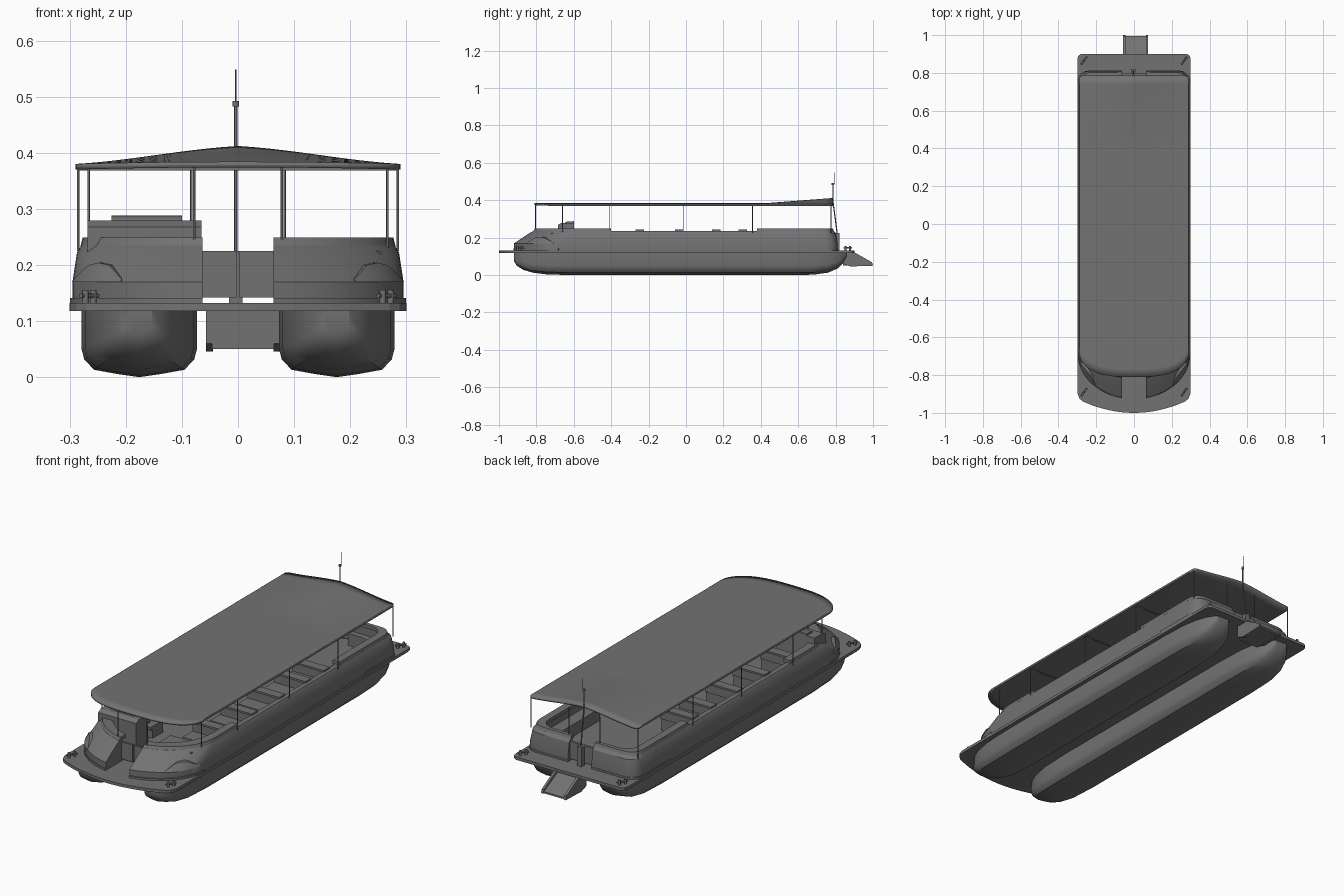
import bpy, bmesh, math
from mathutils import Vector

if "Cube" in bpy.data.objects:
    bpy.data.objects.remove(bpy.data.objects["Cube"])

grey = bpy.data.materials.new("hull grey")
grey.use_nodes = True
COLOR = (0.17, 0.17, 0.17, 1)
grey.diffuse_color = COLOR
grey.node_tree.nodes["Principled BSDF"].inputs["Base Color"].default_value = COLOR


def finish(name, bm, smooth=None):
    bmesh.ops.recalc_face_normals(bm, faces=bm.faces)
    mesh = bpy.data.meshes.new(name)
    bm.to_mesh(mesh)
    bm.free()
    mesh.materials.append(grey)
    ob = bpy.data.objects.new(name, mesh)
    bpy.context.collection.objects.link(ob)
    if smooth:
        bpy.ops.object.select_all(action='DESELECT')
        ob.select_set(True)
        bpy.context.view_layer.objects.active = ob
        bpy.ops.object.shade_smooth_by_angle(angle=math.radians(smooth))
    return ob


def loft(name, rings, smooth=None):
    """Skin closed rings of points and cap both ends."""
    bm = bmesh.new()
    rows = [[bm.verts.new(p) for p in ring] for ring in rings]
    n = len(rows[0])
    for a, b in zip(rows, rows[1:]):
        for k in range(n):
            bm.faces.new((a[k], a[(k + 1) % n], b[(k + 1) % n], b[k]))
    bm.faces.new(rows[0])
    bm.faces.new(rows[-1])
    return finish(name, bm, smooth)


def box(name, x, y, z):
    corners = [(x[0], y[0]), (x[1], y[0]), (x[1], y[1]), (x[0], y[1])]
    return loft(name, [[(a, b, h) for a, b in corners] for h in z])


def rod(name, a, b, r=0.002, sides=8):
    a, b = Vector(a), Vector(b)
    q = (b - a).to_track_quat('Z', 'Y')
    circle = [q @ Vector((r * math.cos(i * math.tau / sides), r * math.sin(i * math.tau / sides), 0))
              for i in range(sides)]
    return loft(name, [[p + c for c in circle] for p in (a, b)], 50)


def side_prism(name, profile, x0, x1):
    return loft(name, [[(x, y, z) for y, z in profile] for x in (x0, x1)])


# Twin pontoon hulls: one shallow V section scaled along the length
stations = [(-0.92, 0.22, 0.075), (-0.905, 0.42, 0.05), (-0.87, 0.62, 0.028), (-0.82, 0.8, 0.013),
            (-0.74, 0.94, 0.003), (-0.6, 1, 0), (0.55, 1, 0), (0.68, 0.95, 0.002),
            (0.76, 0.82, 0.013), (0.81, 0.66, 0.035), (0.84, 0.48, 0.065), (0.86, 0.3, 0.1)]
half_section = [(1, 1), (1, 0.42), (0.95, 0.26), (0.78, 0.11), (0.4, 0.05), (0, 0)]
section = half_section + [(-u, v) for u, v in half_section[-2::-1]]
for side, cx in (("left", 0.176), ("right", -0.176)):
    loft(side + "_pontoon", [[(cx + 0.103 * w * u, y, zb + (0.12 - zb) * v) for u, v in section]
                             for y, w, zb in stations], 35)

# Deck plate with a bowed front edge and rounded corners
half = [(0.27 * i / 8, -1 + 0.06 * (i / 8) ** 2) for i in range(9)]
half += [(0.288, -0.925), (0.298, -0.90), (0.3, -0.87), (0.3, 0.87), (0.296, 0.89), (0.28, 0.9)]
outline = half + [(-x, y) for x, y in half[:0:-1]]
loft("deck", [[(x, y, z) for x, y in outline] for z in (0.118, 0.132)])


# Cabin wall path: raked rounded bow, straight side, rounded stern corner
def wall_point(s, inset, z, bow, stern, sign):
    w = 0.295 - inset
    yb = 0.81 - inset * 0.5 - stern
    if s <= 12:
        t0 = math.asin(0.063 / w)
        t = t0 + (math.pi / 2 - t0) * s / 12
        x, y = w * math.sin(t), -0.68 + bow + inset - 0.245 * math.cos(t)
    elif s <= 18:
        x, y = w, (-0.4, -0.1, 0.1, 0.38, 0.55, 0.65)[s - 13]
    elif s <= 24:
        t, r = (s - 19) / 5 * math.pi / 2, 0.06
        x, y = w - r + r * math.cos(t), yb - r + r * math.sin(t)
    else:
        x, y = 0.063, yb
    return (sign * x, y, z)


def wall(name, profile, s0, s1, sign):
    return loft(name, [[wall_point(s, *p, sign) for p in profile] for s in range(s0, s1 + 1)], 25)


shell = [(0, 0.13, 0, 0), (0, 0.17, 0, 0), (0.008, 0.222, 0.07, 0.004), (0.016, 0.235, 0.085, 0.012),
         (0.04, 0.235, 0.085, 0.012), (0.04, 0.13, 0.085, 0.012)]
rim = [(0.014, 0.232, 0.087, 0.012), (0.018, 0.249, 0.092, 0.016),
       (0.055, 0.249, 0.092, 0.016), (0.055, 0.232, 0.092, 0.016)]
sofa = [(0.038, 0.13, 0.085, 0.01), (0.038, 0.19, 0.085, 0.01), (0.1, 0.19, 0.085, 0.01), (0.1, 0.13, 0.085, 0.01)]
rub = [(-0.004, 0.132, 0, 0), (-0.004, 0.141, 0, 0), (0.01, 0.141, 0, 0), (0.01, 0.132, 0, 0)]
for side, sign in (("left", 1), ("right", -1)):
    wall(side + "_cabin_wall", shell, 0, 25, sign)
    wall(side + "_front_rim", rim, 0, 13, sign)
    wall(side + "_rear_rim", rim, 16, 25, sign)
    wall(side + "_rear_sofa", sofa, 16, 25, sign)
    wall(side + "_front_rub_rail", rub, 0, 12, sign)
    wall(side + "_rear_rub_rail", rub, 17, 25, sign)
    # Raised arch on each bow corner
    loft(side + "_bow_bulge", [[wall_point(s, *p, sign) for p in
         ((0.01, 0.17, 0, 0), (-0.003, 0.17, 0, 0), (0.0, 0.17 + h, h * 0.9, 0), (0.015, 0.17 + h, h * 1.3, 0))]
         for s, h in ((5, 0.005), (6, 0.03), (7, 0.034), (8, 0.03), (9, 0.02), (11, 0.004))], 25)
    # Passenger benches either side of the aisle
    for i, y in enumerate((-0.47, -0.26, -0.05, 0.15, 0.29)):
        xs = sorted((sign * 0.085, sign * 0.262))
        tag = f"{side}_bench_{i + 1}_"
        box(tag + "base", xs, (y - 0.06, y + 0.02), (0.13, 0.175))
        box(tag + "cushion", xs, (y - 0.075, y + 0.02), (0.175, 0.19))
        box(tag + "back", xs, (y, y + 0.025), (0.19, 0.236))
        box(tag + "top", xs, (y - 0.01, y + 0.035), (0.234, 0.243))
    # Roof posts
    posts = [(0.078, -0.805), (0.266, -0.66), (0.285, -0.41), (0.285, -0.015), (0.285, 0.355),
             (0.285, 0.775), (0.083, 0.775)]
    for i, (x, y) in enumerate(posts):
        rod(f"{side}_roof_post_{i + 1}", (sign * x, y, 0.225), (sign * x, y, 0.375), 0.0022)
    # Mooring bollards at the deck corners
    for end, y in (("front", -0.89), ("rear", 0.865)):
        for k in (-1, 1):
            x = sign * 0.265 + k * 0.007
            rod(f"{side}_{end}_bollard", (x, y + k * 0.012, 0.13), (x, y + k * 0.012, 0.155), 0.006, 12)
        rod(f"{side}_{end}_bollard_bar", (sign * 0.265 - 0.015, y - 0.02, 0.145),
            (sign * 0.265 + 0.015, y + 0.02, 0.145), 0.004)
    # Double gates across both ends of the passage
    xs = sorted((sign * 0.003, sign * 0.064))
    box(side + "_front_gate", xs, (-0.80, -0.79), (0.142, 0.225))
    box(side + "_rear_gate", xs, (0.785, 0.797), (0.142, 0.225))

# Helm station and seat
side_prism("helm_console", [(-0.685, 0.13), (-0.685, 0.268), (-0.665, 0.279), (-0.6, 0.279), (-0.59, 0.13)],
           -0.268, -0.065)
side_prism("helm_top", [(-0.65, 0.278), (-0.64, 0.285), (-0.6, 0.288), (-0.6, 0.278)], -0.225, -0.1)
box("helm_seat", (-0.2, -0.12), (-0.55, -0.5), (0.13, 0.2))
box("front_left_cabinet", (0.075, 0.255), (-0.72, -0.62), (0.13, 0.225))

# Canopy: flat sheet, rounded at the bow and rising to a soft ridge at the stern
bm = bmesh.new()
NX, NY = 32, 36
grid = []
for j in range(NY + 1):
    row = []
    for i in range(NX + 1):
        u = math.sin((i / NX - 0.5) * math.pi)
        x, a = 0.29 * u, abs(u)
        front = -0.81 + 0.13 * (1 - math.sqrt(max(0, 1 - a ** 3)))
        back = 0.785 - 0.012 * max(0, (a - 0.95) / 0.05) ** 2
        y = front + (back - front) * j / NY
        lift = max(0, (y - 0.42) / 0.365)
        ridge = 0.5 * (1 + math.cos(math.pi * a)) * 0.45 + (1 - a) * 0.55
        row.append(bm.verts.new((x, y, 0.38 + 0.004 * (1 - a * a) * (1 - lift) + 0.032 * lift * ridge)))
    grid.append(row)
for a, b in zip(grid, grid[1:]):
    for i in range(NX):
        bm.faces.new((a[i], a[i + 1], b[i + 1], b[i]))
canopy = finish("canopy", bm, 30)
thick = canopy.modifiers.new("thickness", 'SOLIDIFY')
thick.thickness = 0.01
thick.offset = -1 if canopy.data.polygons[0].normal.z > 0 else 1

# Canopy cross beams
for y in (-0.41, -0.015, 0.355):
    box("canopy_beam", (-0.285, 0.285), (y - 0.004, y + 0.004), (0.368, 0.374))

# Stern mast, brace, light and aerial
rod("mast", (-0.004, 0.785, 0.37), (-0.004, 0.785, 0.49), 0.003)
rod("mast_brace", (-0.004, 0.81, 0.21), (-0.004, 0.785, 0.4), 0.003)
rod("mast_light", (-0.004, 0.785, 0.482), (-0.004, 0.785, 0.492), 0.006, 12)
rod("aerial", (-0.004, 0.793, 0.485), (-0.004, 0.793, 0.548), 0.001, 6)
box("mast_foot", (-0.016, 0.008), (0.795, 0.82), (0.132, 0.225))

# Stern boarding ramp with side cheeks
cheek = [(0.84, 0.125), (0.9, 0.122), (0.995, 0.068), (1.0, 0.05), (0.88, 0.046), (0.84, 0.06)]
for name, x in (("left_ramp_cheek", 0.063), ("right_ramp_cheek", -0.057)):
    side_prism(name, cheek, x, x + 0.012)
side_prism("ramp_floor", [(0.84, 0.12), (0.89, 0.112), (0.995, 0.058), (0.995, 0.05), (0.84, 0.05)], -0.046, 0.064)
